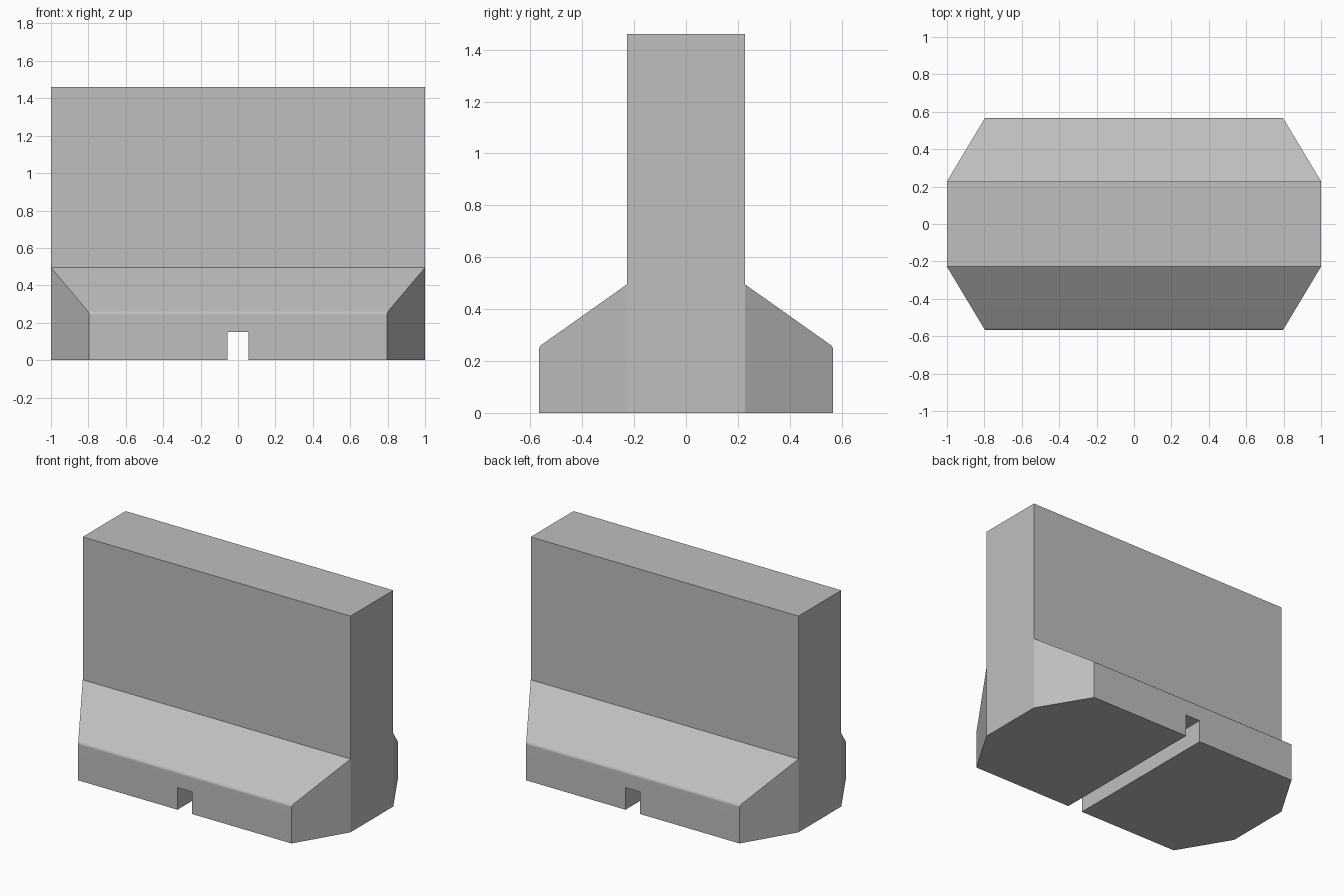
import bpy
import bmesh
from mathutils import Vector

cube = bpy.data.objects.get("Cube")
if cube:
    bpy.data.objects.remove(cube, do_unlink=True)

HALF_LEN, HEIGHT = 1.0, 1.46
WALL_Y, WALL_Z = 0.228, 0.495      # where the slope meets the wall
FOOT_X, FOOT_Y, FOOT_Z = 0.797, 0.567, 0.255

# Plain concrete
concrete = bpy.data.materials.new("concrete_grey")
colour = (0.52, 0.52, 0.52, 1.0)
concrete.use_nodes = True
concrete.diffuse_color = colour
concrete.node_tree.nodes["Principled BSDF"].inputs["Base Color"].default_value = colour


def make_object(name, bm):
    bmesh.ops.recalc_face_normals(bm, faces=bm.faces)
    mesh = bpy.data.meshes.new(name)
    bm.to_mesh(mesh)
    bm.free()
    obj = bpy.data.objects.new(name, mesh)
    bpy.context.collection.objects.link(obj)
    return obj


# Barrier: side profile extruded along its length
half = [(FOOT_Y, 0), (FOOT_Y, FOOT_Z), (WALL_Y, WALL_Z), (WALL_Y, HEIGHT)]
profile = half + [(-y, z) for y, z in reversed(half)]
bm = bmesh.new()
end = bm.faces.new([bm.verts.new((-HALF_LEN, y, z)) for y, z in profile])
side = bmesh.ops.extrude_face_region(bm, geom=[end], use_keep_orig=True)
moved = [g for g in side["geom"] if isinstance(g, bmesh.types.BMVert)]
bmesh.ops.translate(bm, verts=moved, vec=(2 * HALF_LEN, 0, 0))
bmesh.ops.recalc_face_normals(bm, faces=bm.faces)

# Slightly rounded shoulder along each foot
shoulders = [e for e in bm.edges
             if all(abs(v.co.z - FOOT_Z) < 1e-4 for v in e.verts)]
bmesh.ops.bevel(bm, geom=shoulders, offset=0.012, segments=3, profile=0.5,
                affect='EDGES')

# Splayed corners of the foot
for sx in (-1, 1):
    for sy in (-1, 1):
        normal = Vector((sx * (FOOT_Y - WALL_Y), sy * (HALF_LEN - FOOT_X), 0))
        cut = bmesh.ops.bisect_plane(
            bm, geom=bm.verts[:] + bm.edges[:] + bm.faces[:], dist=1e-5,
            plane_co=(sx * HALF_LEN, sy * WALL_Y, 0), plane_no=normal,
            clear_outer=True)
        rim = [g for g in cut["geom_cut"] if isinstance(g, bmesh.types.BMEdge)]
        bmesh.ops.holes_fill(bm, edges=[e for e in rim if e.is_boundary], sides=0)
bmesh.ops.holes_fill(bm, edges=[e for e in bm.edges if e.is_boundary], sides=0)
barrier = make_object("concrete_barrier", bm)
barrier.data.materials.append(concrete)

# Drainage slot through the underside
bm = bmesh.new()
bmesh.ops.create_cube(bm, size=1)
bmesh.ops.scale(bm, vec=(0.11, 2, 0.3), verts=bm.verts)
cutter = make_object("slot_cutter", bm)
cutter.data.materials.append(concrete)
cutter.hide_render = True
slot = barrier.modifiers.new("drainage_slot", 'BOOLEAN')
slot.operation = 'DIFFERENCE'
slot.solver = 'EXACT'
slot.object = cutter

bpy.ops.object.select_all(action='DESELECT')
barrier.select_set(True)
bpy.context.view_layer.objects.active = barrier
bpy.ops.object.modifier_apply(modifier=slot.name)
bpy.data.objects.remove(cutter, do_unlink=True)

# Smooth only the rounded shoulders, keeping the large faces flat
bpy.ops.object.shade_smooth_by_angle(angle=0.4)
weighted = barrier.modifiers.new("flat_faces", 'WEIGHTED_NORMAL')
weighted.keep_sharp = True
